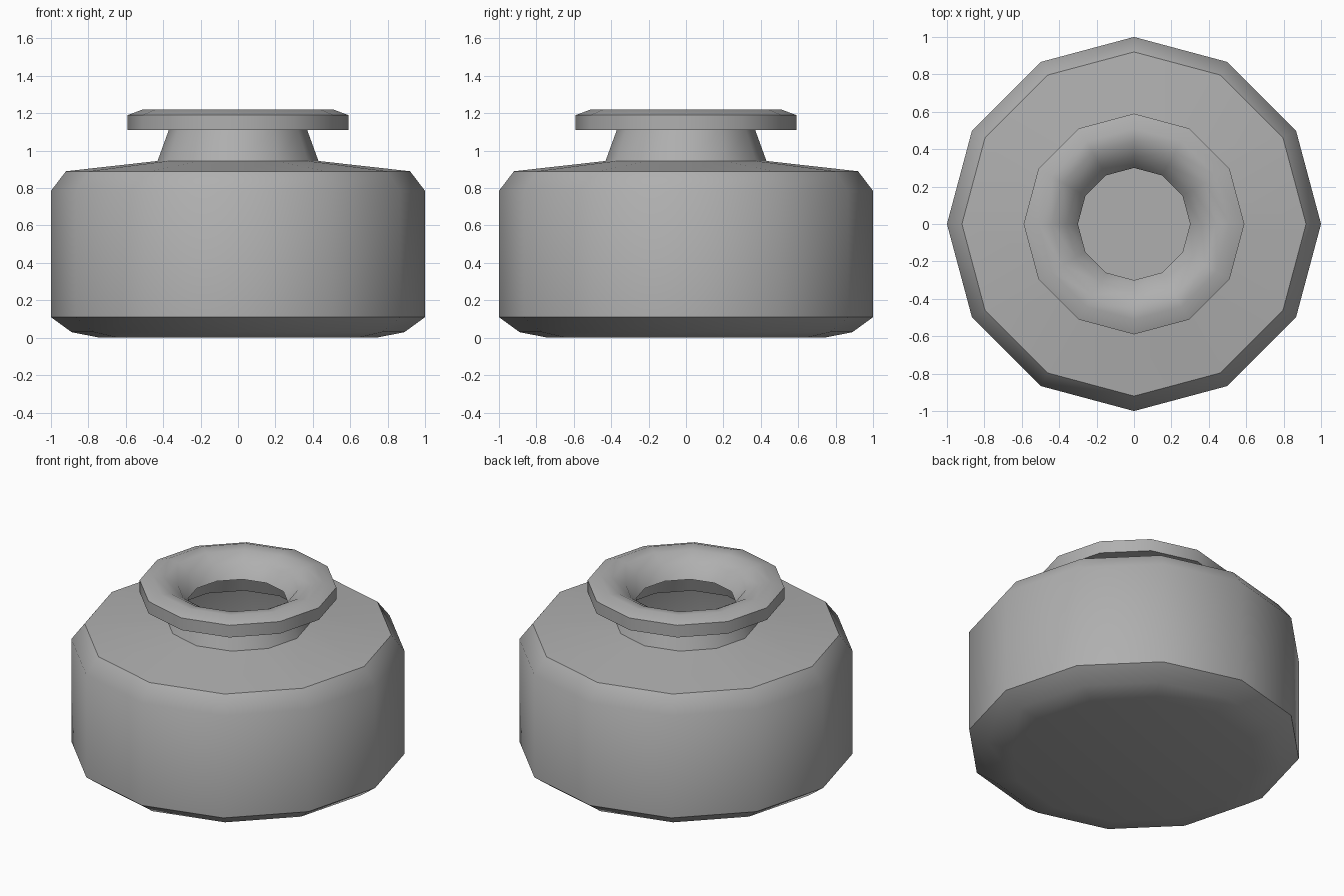
import bpy, bmesh
from math import cos, sin, pi, radians

if "Cube" in bpy.data.objects:
    bpy.data.objects.remove(bpy.data.objects["Cube"])

SIDES = 12

grey = bpy.data.materials.new("dark_grey")
grey.diffuse_color = (0.43, 0.43, 0.43, 1)
grey.use_nodes = True
grey.node_tree.nodes["Principled BSDF"].inputs["Base Color"].default_value = grey.diffuse_color

def lathe(name, profile, cap_start=False, cap_end=False):
    """Revolve an (r, z) profile around z with 12 sides."""
    bm = bmesh.new()
    rings = [[bm.verts.new((r * cos(2 * pi * i / SIDES), r * sin(2 * pi * i / SIDES), z))
              for i in range(SIDES)] for r, z in profile]
    for a, b in zip(rings, rings[1:]):
        for i in range(SIDES):
            j = (i + 1) % SIDES
            bm.faces.new((a[i], a[j], b[j], b[i]))
    if cap_start:
        bm.faces.new(rings[0][::-1])
    if cap_end:
        bm.faces.new(rings[-1])
    me = bpy.data.meshes.new(name)
    bm.to_mesh(me)
    bm.free()
    me.materials.append(grey)
    ob = bpy.data.objects.new(name, me)
    bpy.context.collection.objects.link(ob)
    bpy.ops.object.select_all(action='DESELECT')
    ob.select_set(True)
    bpy.context.view_layer.objects.active = ob
    bpy.ops.object.shade_smooth_by_angle(angle=radians(42))
    return ob

# Bottle: base bevel, body, shoulder, neck, flared lip and funnel throat
lathe("bottle", [
    (0.74, 0.0), (0.89, 0.03), (1.0, 0.11), (1.0, 0.785), (0.92, 0.89),
    (0.43, 0.945), (0.37, 1.11), (0.59, 1.11), (0.59, 1.19), (0.51, 1.22),
    (0.44, 1.21), (0.36, 1.165), (0.30, 1.08),
], cap_start=True)

# Liquid surface seen through the throat
lathe("liquid", [(0.99, 0.47)], cap_end=True)
